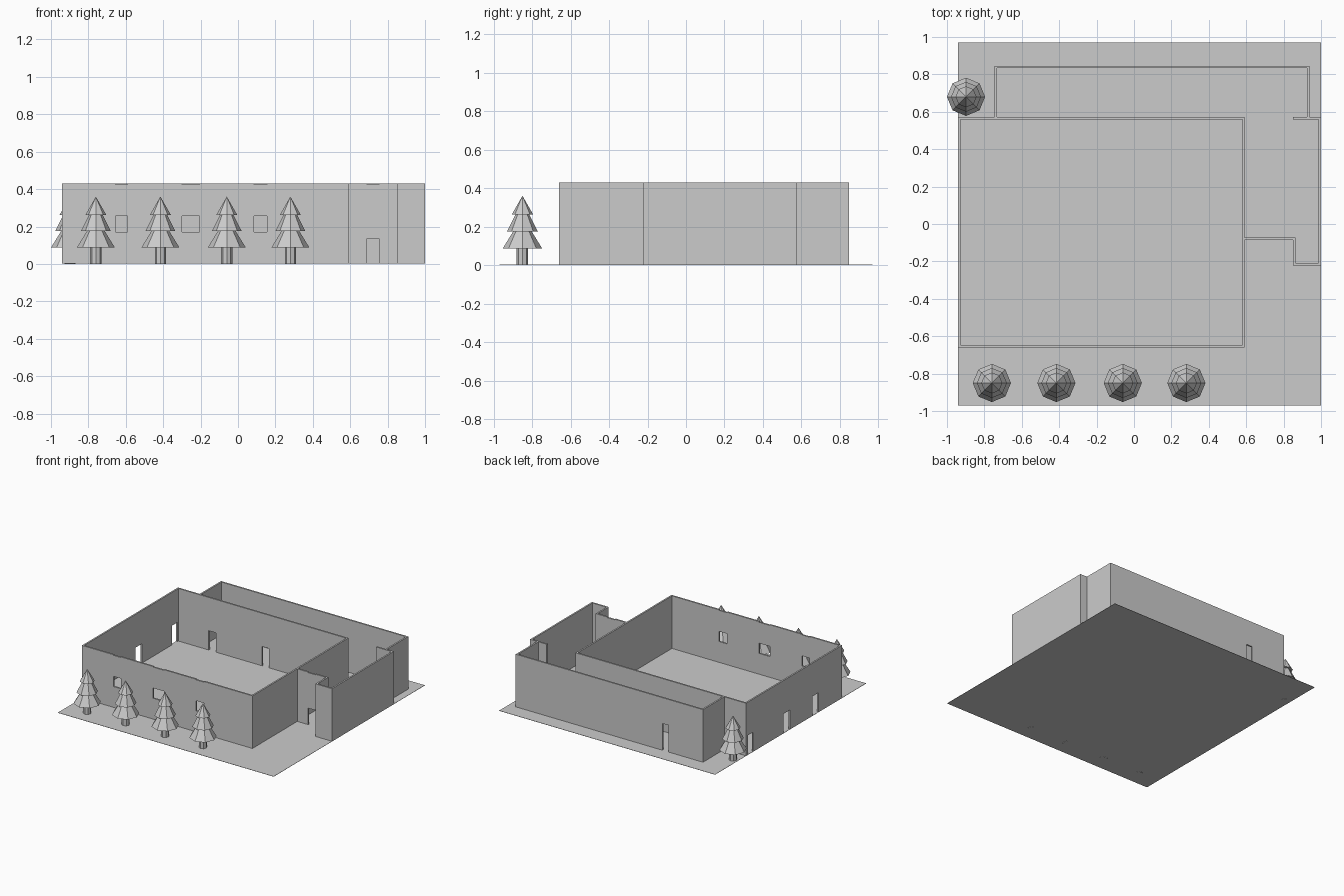
import bpy, bmesh, math

if "Cube" in bpy.data.objects:
    bpy.data.objects.remove(bpy.data.objects["Cube"], do_unlink=True)

grey = bpy.data.materials.new("light grey")
grey.use_nodes = True
grey.diffuse_color = (0.6, 0.6, 0.6, 1)
grey.node_tree.nodes["Principled BSDF"].inputs["Base Color"].default_value = (0.6, 0.6, 0.6, 1)

H = 0.43      # wall height
T = 0.013     # wall thickness
FLOOR = 0.003


def make_object(name, bm):
    mesh = bpy.data.meshes.new(name)
    bm.to_mesh(mesh)
    bm.free()
    mesh.materials.append(grey)
    ob = bpy.data.objects.new(name, mesh)
    bpy.context.collection.objects.link(ob)
    return ob


def add_box(bm, lo, hi):
    verts = bmesh.ops.create_cube(bm, size=1)["verts"]
    for v in verts:
        v.co = [lo[i] if v.co[i] < 0 else hi[i] for i in range(3)]


def wall(name, axis, start, end, side, openings=()):
    """Wall along an axis; side is its lower face; openings are (a, b, z0, z1)."""
    def ends(a, b, z0, z1, pad=0):
        lo, hi = (a, side - pad, z0), (b, side + T + pad, z1)
        if axis == "y":
            lo, hi = (lo[1], lo[0], z0), (hi[1], hi[0], z1)
        return lo, hi

    bm = bmesh.new()
    add_box(bm, *ends(start, end, FLOOR, H))
    ob = make_object(name, bm)
    if not openings:
        return ob
    bm = bmesh.new()
    for o in openings:
        add_box(bm, *ends(*o, pad=0.02))
    cutter = make_object(name + "_cutter", bm)
    cutter.hide_render = True
    mod = ob.modifiers.new("openings", "BOOLEAN")
    mod.operation, mod.solver, mod.object = "DIFFERENCE", "EXACT", cutter
    bpy.context.view_layer.update()
    cut = bpy.data.meshes.new_from_object(ob.evaluated_get(bpy.context.evaluated_depsgraph_get()))
    ob.modifiers.clear()
    ob.data = cut
    bpy.data.objects.remove(cutter, do_unlink=True)
    return ob


def door(a, b, top=0.16):
    return (a, b, -0.05, top)


def dip(a, b):
    return (a, b, H - 0.005, H + 0.05)


# Ground slab
bm = bmesh.new()
add_box(bm, (-0.94, -0.97, 0.001), (1.0, 0.97, FLOOR))
make_object("ground", bm)

# Main hall
windows = [(-0.655, -0.59), (-0.30, -0.205), (0.085, 0.155)]
wall("hall_front_wall", "x", -0.94, 0.592, -0.66,
     [(a, b, 0.172, 0.255) for a, b in windows] + [dip(a, b) for a, b in windows])
wall("hall_back_wall", "x", -0.94, 0.592, 0.56, [door(-0.655, -0.59), door(-0.175, -0.115)])
wall("hall_right_wall", "y", -0.66 + T, 0.56, -0.94,
     [door(-0.36, -0.28), door(0.01, 0.09), door(0.48, 0.55)])
wall("hall_left_wall", "y", -0.66 + T, 0.56, 0.579)

# Back corridor
wall("corridor_back_wall", "x", -0.745, 0.938, 0.833, [door(-0.437, -0.38, 0.22)])
wall("corridor_right_wall", "y", 0.56 + T, 0.833, -0.745)
wall("corridor_left_wall", "y", 0.56 + T, 0.833, 0.925)

# Side entrance wing
wall("wing_back_wall", "x", 0.85, 1.0 - T, 0.56)
wall("wing_left_wall", "y", -0.222, 0.56 + T, 1.0 - T)
wall("wing_front_wall", "x", 0.85, 1.0 - T, -0.222)
wall("wing_return_wall", "y", -0.222 + T, -0.072, 0.85)
wall("wing_entrance_wall", "x", 0.592, 0.85, -0.085, [door(0.69, 0.755, 0.137), dip(0.69, 0.755)])


# Trees: an eight-sided trunk under three tapering skirts
def tree(number, x, y):
    bm = bmesh.new()
    tiers = [(0.03, 0.03, 0.0, 0.09), (0.102, 0.045, 0.087, 0.18),
             (0.08, 0.032, 0.175, 0.27), (0.056, 0.0, 0.262, 0.36)]
    for r0, r1, z0, z1 in tiers:
        verts = bmesh.ops.create_cone(bm, cap_ends=True, segments=8, radius1=r0,
                                      radius2=r1, depth=z1 - z0)["verts"]
        bmesh.ops.translate(bm, verts=verts, vec=(0, 0, (z0 + z1) / 2))
    bmesh.ops.remove_doubles(bm, verts=bm.verts, dist=0.0001)
    make_object(f"tree_{number}", bm).location = (x, y, 0)


spots = [(x, -0.85) for x in (-0.76, -0.415, -0.06, 0.28)] + [(-0.898, 0.68)]
for i, (x, y) in enumerate(spots):
    tree(i + 1, x, y)
